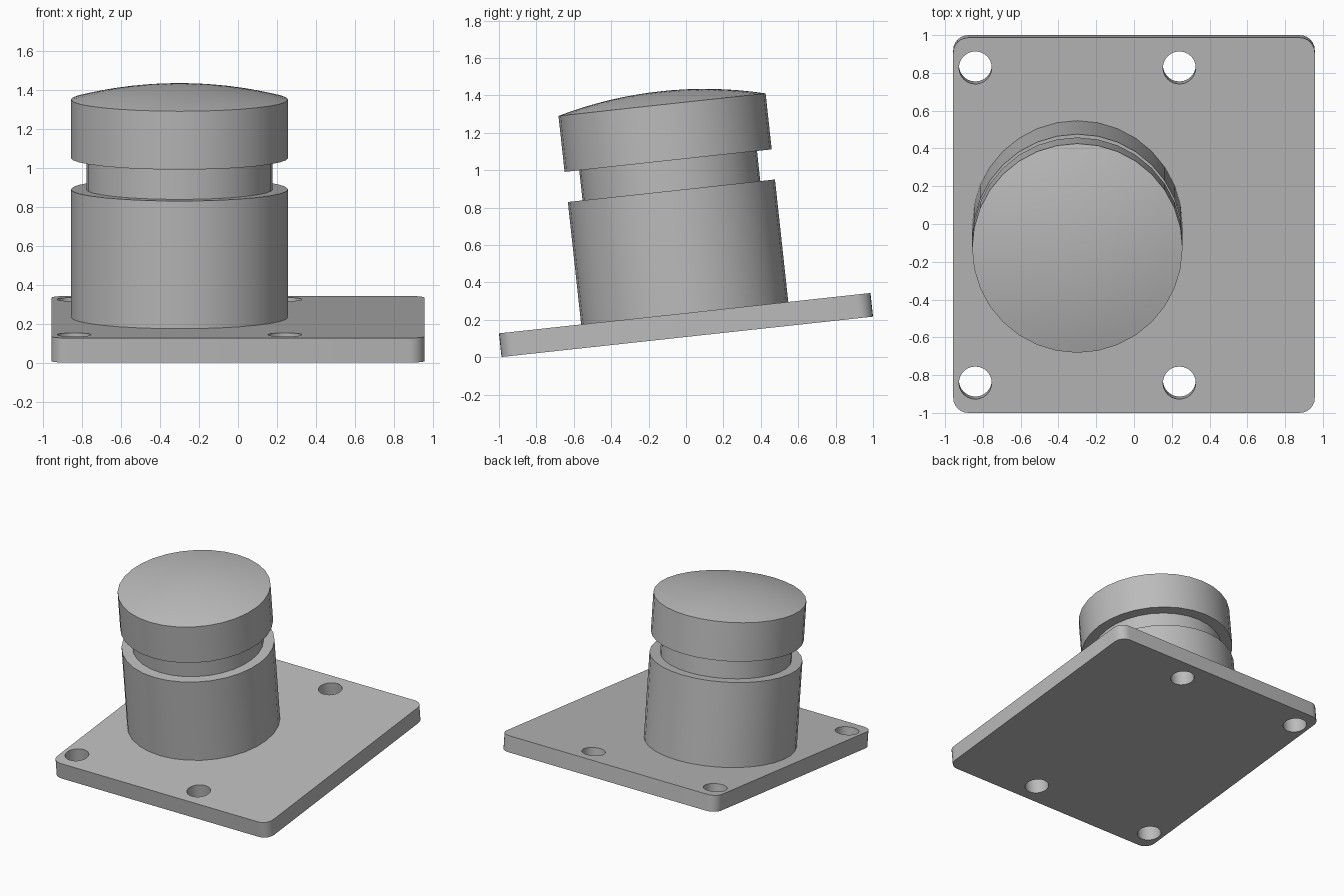
import bpy
import bmesh
from math import radians, sqrt, pi
from mathutils import Matrix, Vector

old = bpy.data.objects.get("Cube")
if old:
    bpy.data.objects.remove(old, do_unlink=True)

# Single plain grey finish
grey = bpy.data.materials.new("plain_grey")
grey.use_nodes = True
colour = (0.5, 0.5, 0.5, 1)
grey.diffuse_color = colour
grey.node_tree.nodes["Principled BSDF"].inputs["Base Color"].default_value = colour

# The whole assembly leans back about the plate centre
TILT = Matrix.Translation((0, 0, 0.172)) @ Matrix.Rotation(radians(6.2), 4, "X")
LENGTH, WIDTH, THICK = 1.998, 1.914, 0.127
POST_X, POST_R, NECK_R = -0.3, 0.557, 0.478
SEGMENTS = 32


def add_object(name, bm):
    bmesh.ops.recalc_face_normals(bm, faces=bm.faces)
    mesh = bpy.data.meshes.new(name)
    bm.to_mesh(mesh)
    bm.free()
    mesh.materials.append(grey)
    obj = bpy.data.objects.new(name, mesh)
    bpy.context.collection.objects.link(obj)
    obj.matrix_world = TILT
    return obj


def select_only(obj):
    bpy.ops.object.select_all(action="DESELECT")
    obj.select_set(True)
    bpy.context.view_layer.objects.active = obj


def smooth(obj):
    select_only(obj)
    bpy.ops.object.shade_smooth_by_angle(angle=radians(30))


def lathe(name, profile):
    """Spin (radius, height) points around the post axis."""
    bm = bmesh.new()
    verts = [bm.verts.new((POST_X + r, 0, z)) for r, z in profile]
    for a, b in zip(verts, verts[1:]):
        bm.edges.new((a, b))
    bmesh.ops.spin(bm, geom=bm.verts[:] + bm.edges[:], cent=(POST_X, 0, 0),
                   axis=(0, 0, 1), angle=2 * pi, steps=SEGMENTS)
    bmesh.ops.remove_doubles(bm, verts=bm.verts, dist=0.0001)
    obj = add_object(name, bm)
    smooth(obj)
    return obj


# Base plate with rounded upright corners
bm = bmesh.new()
bmesh.ops.create_cube(bm, size=1, matrix=Matrix.Diagonal((WIDTH, LENGTH, THICK, 1)))
upright = [e for e in bm.edges
           if abs((e.verts[0].co - e.verts[1].co).normalized().z) > 0.9]
bmesh.ops.bevel(bm, geom=upright, offset=0.08, segments=6, profile=0.5, affect="EDGES")
plate = add_object("base_plate", bm)

# Four bolt holes, square around the post
bm = bmesh.new()
for sx in (-1, 1):
    for sy in (-1, 1):
        spot = Vector((POST_X + sx * 0.54, sy * 0.839, 0))
        bmesh.ops.create_cone(bm, cap_ends=True, segments=24, radius1=0.087,
                              radius2=0.087, depth=0.4, matrix=Matrix.Translation(spot))
cutter = add_object("hole_cutter", bm)
cutter.hide_render = True
bpy.context.view_layer.update()
cut = plate.modifiers.new("bolt_holes", "BOOLEAN")
cut.operation = "DIFFERENCE"
cut.solver = "EXACT"
cut.object = cutter
select_only(plate)
bpy.ops.object.modifier_apply(modifier=cut.name)
bpy.data.objects.remove(cutter, do_unlink=True)
smooth(plate)

# Post: wide body, narrow neck
lathe("post_body", [(0, 0.05), (POST_R, 0.05), (POST_R, 0.722), (0, 0.722)])
lathe("post_neck", [(0, 0.7), (NECK_R, 0.7), (NECK_R, 0.9), (0, 0.9)])

# Cap with a shallow spherical dome
rim, rise = 1.185, 0.072
ball = (POST_R ** 2 + rise ** 2) / (2 * rise)
dome = []
for i in range(9):
    r = POST_R * (1 - i / 8)
    dome.append((r, rim + rise - ball + sqrt(ball ** 2 - r ** 2)))
lathe("domed_cap", [(0, 0.884), (POST_R, 0.884)] + dome)
